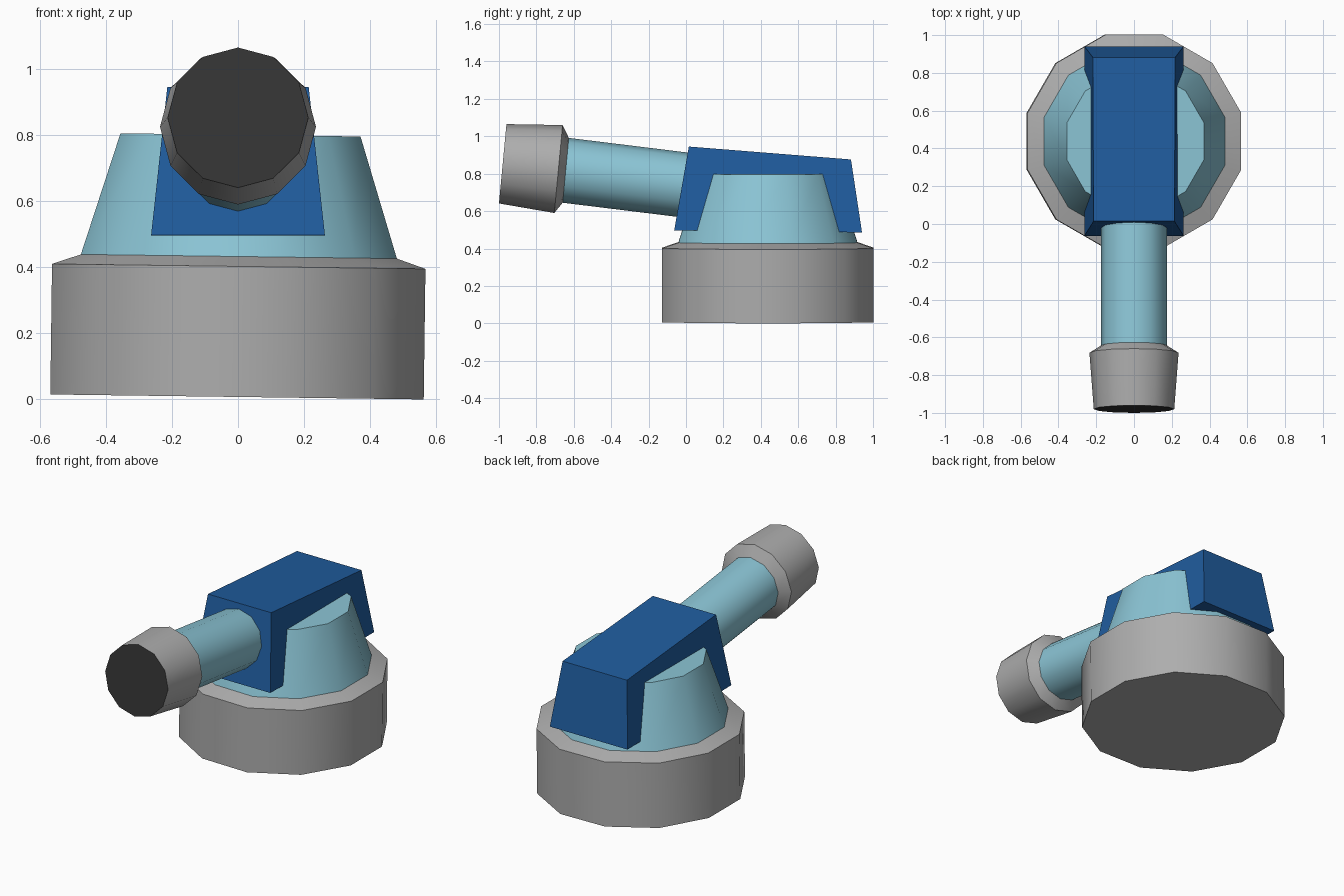
import bpy, bmesh, math
from mathutils import Vector, Matrix

if "Cube" in bpy.data.objects:
    bpy.data.objects.remove(bpy.data.objects["Cube"])


def material(name, rgb):
    m = bpy.data.materials.new(name)
    m.diffuse_color = (*rgb, 1)
    m.use_nodes = True
    m.node_tree.nodes["Principled BSDF"].inputs["Base Color"].default_value = m.diffuse_color
    return m


GREY = material("grey", (0.42, 0.42, 0.42))
PALE = material("pale_blue", (0.26, 0.56, 0.67))
BLUE = material("deep_blue", (0.014, 0.107, 0.342))
DARK = material("dark_lens", (0.035, 0.035, 0.035))


def finish(name, bm, mats, smooth=True):
    bmesh.ops.recalc_face_normals(bm, faces=bm.faces)
    me = bpy.data.meshes.new(name)
    bm.to_mesh(me)
    bm.free()
    ob = bpy.data.objects.new(name, me)
    bpy.context.collection.objects.link(ob)
    for m in mats:
        me.materials.append(m)
    if smooth:
        bpy.ops.object.select_all(action='DESELECT')
        ob.select_set(True)
        bpy.context.view_layer.objects.active = ob
        bpy.ops.object.shade_smooth_by_angle(angle=math.radians(33))
    return ob


def turned(name, rings, rot, start, mats, band_mats, cap_mats, sides=12):
    """Skin 12-sided rings (centre, radius); rot orients the ring plane."""
    bm = bmesh.new()
    loops = []
    for centre, r in rings:
        loop = []
        for i in range(sides):
            a = start + math.tau * i / sides
            p = rot @ Vector((r * math.cos(a), r * math.sin(a), 0))
            loop.append(bm.verts.new(Vector(centre) + p))
        loops.append(loop)
    for k, (lo, hi) in enumerate(zip(loops, loops[1:])):
        for i in range(sides):
            j = (i + 1) % sides
            f = bm.faces.new((lo[i], lo[j], hi[j], hi[i]))
            f.material_index = band_mats[k]
    for loop, m in zip((loops[0], loops[-1]), cap_mats):
        bm.faces.new(loop).material_index = m
    return finish(name, bm, mats)


# base drum with tapered collar, leaning very slightly to +x
tilt = Matrix.Rotation(0.0133, 3, 'Y')
foot = Vector((-0.003, 0.438, 0.0077))
base_rings = [(foot + tilt @ Vector((0, 0, z)), r)
              for z, r in ((0, 0.585), (0.395, 0.585), (0.425, 0.495), (0.793, 0.376))]
turned("base_drum", base_rings, tilt, math.radians(15), [GREY, PALE], [0, 0, 1], [0, 1])

# barrel with flared muzzle and dark end, pitched upwards to the front
pitch = Matrix.Rotation(math.radians(90 - 5.4), 3, 'X')
barrel_rings = [((0, -0.98, 0.853), 0.213), ((0, -0.682, 0.825), 0.236),
                ((0, -0.643, 0.818), 0.174), ((0, 0.04, 0.734), 0.174)]
turned("barrel", barrel_rings, pitch, 0, [GREY, PALE, DARK], [0, 0, 1], [2, 1])

# tapered housing block straddling the collar
bm = bmesh.new()
profile = [(-0.063, 0.497, 0.263), (0.941, 0.486, 0.263),
           (0.882, 0.876, 0.218), (0.015, 0.945, 0.214)]
left = [bm.verts.new((-w, y, z)) for y, z, w in profile]
right = [bm.verts.new((w, y, z)) for y, z, w in profile]
bm.faces.new(left)
bm.faces.new(right[::-1])
for i in range(4):
    j = (i + 1) % 4
    bm.faces.new((left[i], right[i], right[j], left[j]))
finish("housing_block", bm, [BLUE], smooth=False)
